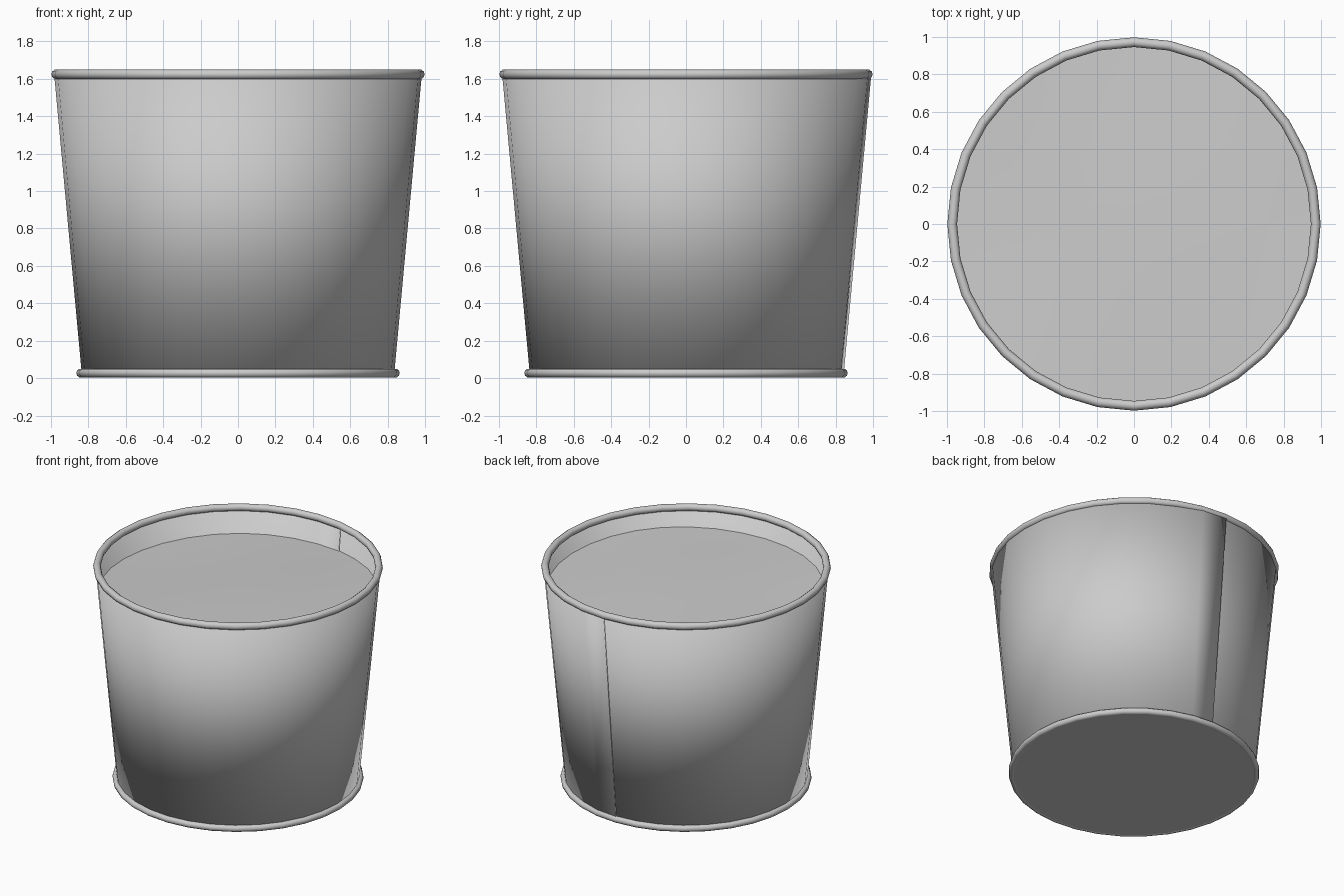
import bpy, bmesh, math

if "Cube" in bpy.data.objects:
    bpy.data.objects.remove(bpy.data.objects["Cube"])

N = 32
TAU = 2 * math.pi


def finish(bm, name, angle=40):
    bmesh.ops.recalc_face_normals(bm, faces=bm.faces)
    me = bpy.data.meshes.new(name)
    bm.to_mesh(me)
    bm.free()
    ob = bpy.data.objects.new(name, me)
    bpy.context.collection.objects.link(ob)
    bpy.ops.object.select_all(action='DESELECT')
    ob.select_set(True)
    bpy.context.view_layer.objects.active = ob
    bpy.ops.object.shade_smooth_by_angle(angle=math.radians(angle))
    return ob


def bead(name, radius, minor, z):
    # Rolled wire ring
    bpy.ops.mesh.primitive_torus_add(major_segments=N, minor_segments=10,
                                     major_radius=radius, minor_radius=minor,
                                     location=(0, 0, z))
    ob = bpy.context.object
    ob.name = name
    bpy.ops.object.shade_smooth_by_angle(angle=math.radians(60))
    return ob


def lathe_disc(name, radius, height, rings=8):
    # Disc whose height follows a function of x and y
    bm = bmesh.new()
    centre = bm.verts.new((0, 0, height(0, 0)))
    prev = None
    for j in range(1, rings + 1):
        r = radius * j / rings
        ring = []
        for i in range(N):
            x, y = r * math.cos(TAU * i / N), r * math.sin(TAU * i / N)
            ring.append(bm.verts.new((x, y, height(x, y))))
        for i in range(N):
            k = (i + 1) % N
            if prev:
                bm.faces.new((prev[i], ring[i], ring[k], prev[k]))
            else:
                bm.faces.new((centre, ring[i], ring[k]))
        prev = ring
    ob = finish(bm, name)
    if ob.data.polygons[0].normal.z < 0:
        ob.data.flip_normals()
    return ob


# Tapered sheet wall, lapped by one segment at the back seam
bm = bmesh.new()
cols = []
for i in range(N + 2):
    a = TAU * (7 + i) / N
    lap = 0.008 if i >= N else 0.0
    cols.append([bm.verts.new(((r + lap) * math.cos(a), (r + lap) * math.sin(a), z))
                 for r, z in ((0.836, 0.03), (0.983, 1.625))])
for a, b in zip(cols, cols[1:]):
    bm.faces.new((a[0], b[0], b[1], a[1]))
wall = finish(bm, "bucket_wall")
thick = wall.modifiers.new("thickness", 'SOLIDIFY')
thick.thickness = 0.008
thick.offset = -1

# Rims
bead("top_rim", 0.972, 0.026, 1.624)
bead("bottom_rim", 0.841, 0.024, 0.027)

# Base plate
base = lathe_disc("base_plate", 0.842, lambda x, y: 0.006, 1)
base.data.flip_normals()

# Slightly tilted, uneven contents
lathe_disc("contents", 0.962,
           lambda x, y: 1.455 + 0.019 * (x - y) + 0.008 * math.sin(3 * x + 1) * math.cos(2.5 * y))
